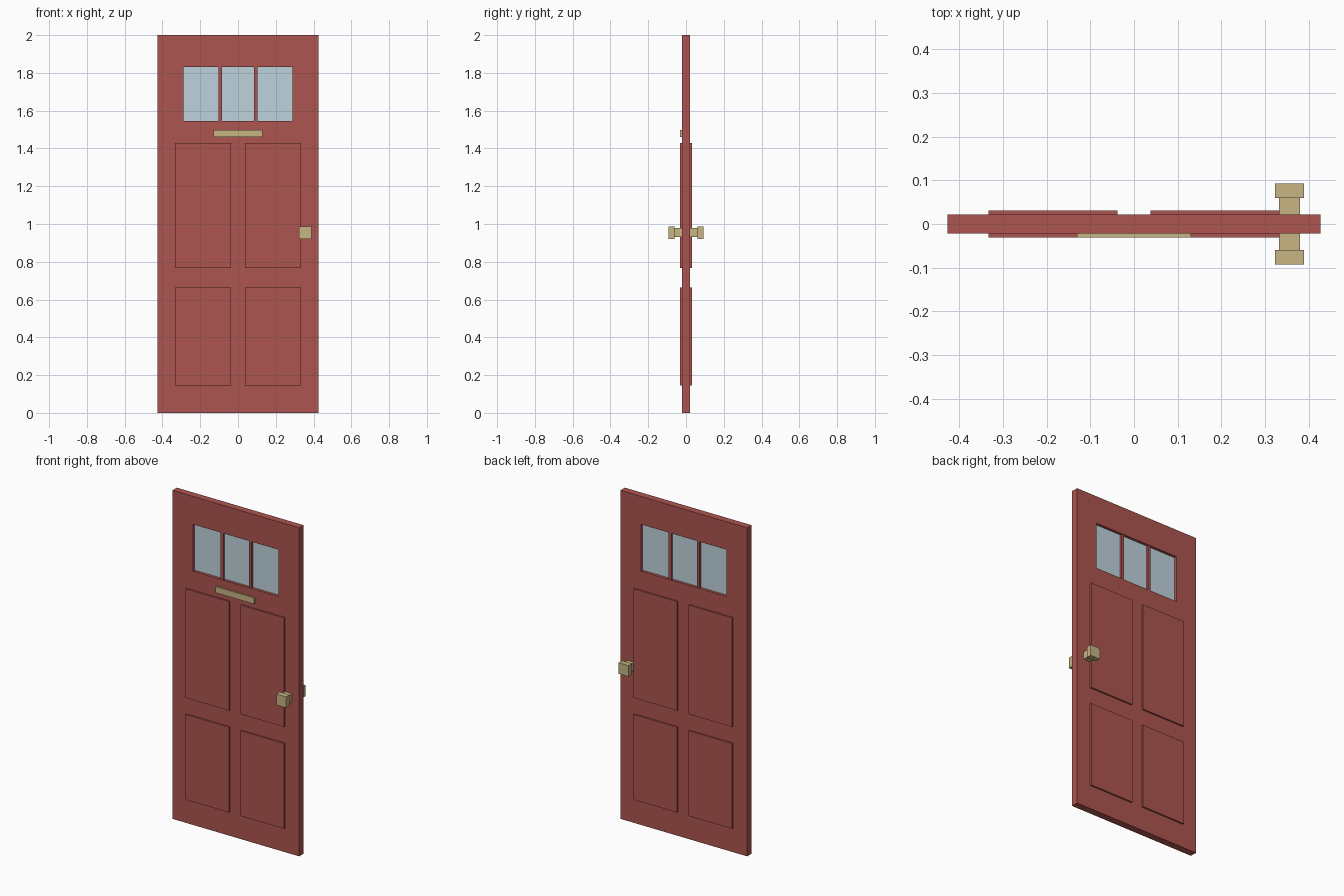
import bpy, bmesh

if "Cube" in bpy.data.objects:
    bpy.data.objects.remove(bpy.data.objects["Cube"])


def material(name, rgb):
    m = bpy.data.materials.new(name)
    m.diffuse_color = (*rgb, 1)
    m.use_nodes = True
    m.node_tree.nodes["Principled BSDF"].inputs["Base Color"].default_value = m.diffuse_color
    return m


RED = material("red_paint", (0.42, 0.09, 0.08))
GLASS = material("pale_glass", (0.52, 0.65, 0.72))
BRASS = material("brass", (0.57, 0.46, 0.23))


def finish(name, bm, mat):
    bmesh.ops.recalc_face_normals(bm, faces=bm.faces)
    mesh = bpy.data.meshes.new(name)
    bm.to_mesh(mesh)
    bm.free()
    mesh.materials.append(mat)
    obj = bpy.data.objects.new(name, mesh)
    bpy.context.collection.objects.link(obj)
    return obj


def box(name, x, y, z, mat):
    """Box from (min, max) ranges on each axis."""
    bm = bmesh.new()
    bmesh.ops.create_cube(bm, size=1)
    for v in bm.verts:
        v.co = [(r[0] + r[1]) / 2 + c * (r[1] - r[0]) for r, c in zip((x, y, z), v.co)]
    return finish(name, bm, mat)


W, T = 0.427, 0.0215            # half width and half thickness of the door
WIN_X, WIN_Z = 0.288, (1.545, 1.83)

# Door slab with window opening: four rectangular rings joined around the section
bm = bmesh.new()
rings = []
for hx, z0, z1, y in ((W, 0, 2, -T), (W, 0, 2, T),
                      (WIN_X, *WIN_Z, T), (WIN_X, *WIN_Z, -T)):
    rings.append([bm.verts.new((px, y, pz)) for px, pz in
                  ((-hx, z0), (hx, z0), (hx, z1), (-hx, z1))])
for i in range(4):
    a, b = rings[i], rings[(i + 1) % 4]
    for j in range(4):
        k = (j + 1) % 4
        bm.faces.new((a[j], a[k], b[k], b[j]))
finish("door_slab", bm, RED)

# Window glass and glazing bars
box("window_glass", (-WIN_X, WIN_X), (-0.005, 0.005), WIN_Z, GLASS)
for side, s in (("left", -1), ("right", 1)):
    c = s * 0.095
    box(f"glazing_bar_{side}", (c - 0.009, c + 0.009), (-0.018, 0.018), WIN_Z, RED)

# Raised panels, on both faces
for face, f in (("front", -1), ("back", 1)):
    y = sorted((f * (T - 0.004), f * 0.031))
    for side, s in (("left", -1), ("right", 1)):
        x = sorted((s * 0.038, s * 0.333))
        for row, z in (("upper", (0.766, 1.43)), ("lower", (0.146, 0.665))):
            box(f"{face}_{row}_panel_{side}", x, y, z, RED)

    # Door knob: stem and square head
    box(f"{face}_knob_stem", (0.332, 0.38), sorted((f * 0.017, f * 0.064)),
        (0.931, 0.978), BRASS)
    box(f"{face}_knob_head", (0.323, 0.389), sorted((f * 0.06, f * 0.093)),
        (0.921, 0.988), BRASS)

# Letter plate, front only
box("letter_plate", (-0.131, 0.131), (-0.031, -0.017), (1.46, 1.497), BRASS)
